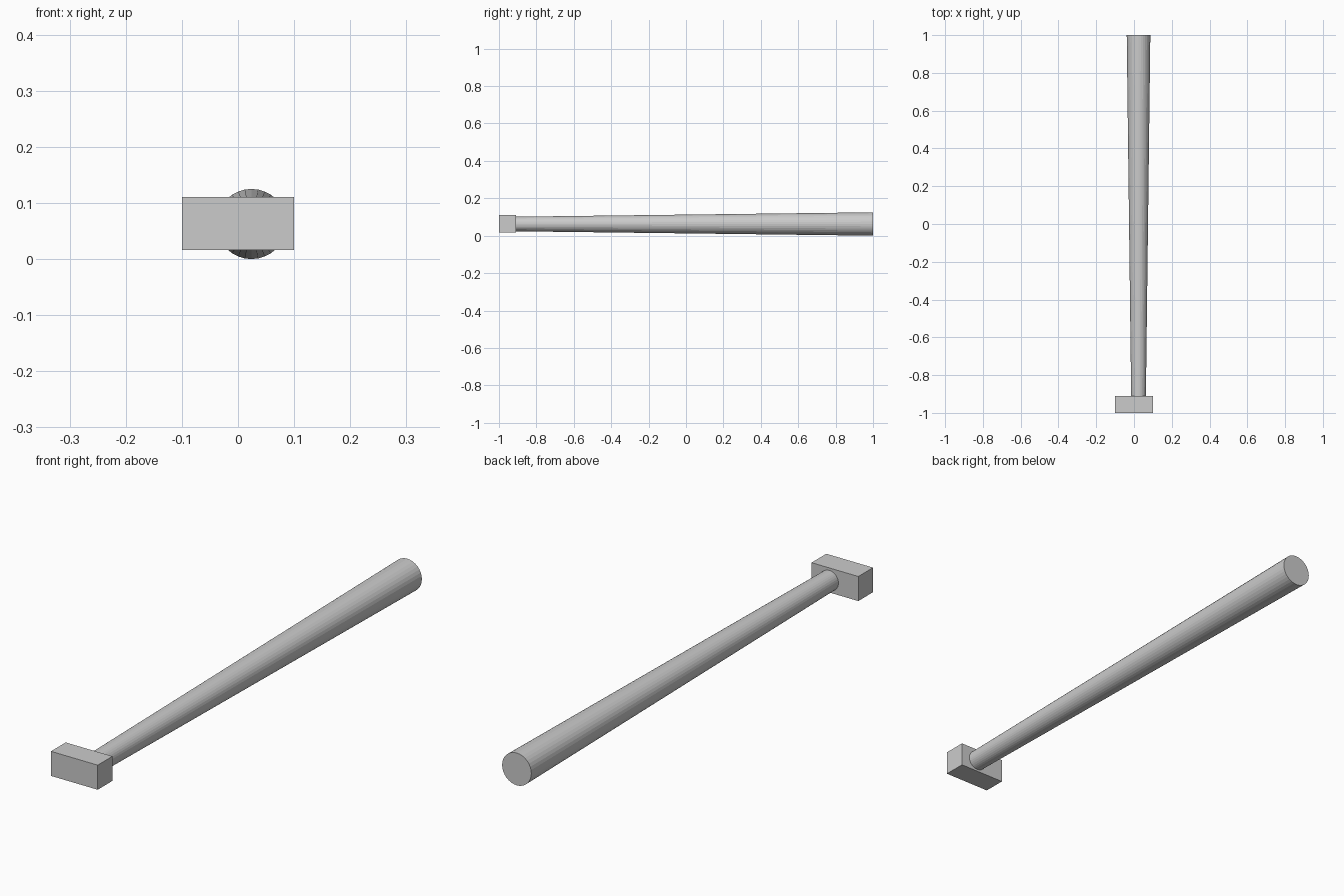
import bpy
from math import radians

cube = bpy.data.objects.get("Cube")
if cube:
    bpy.data.objects.remove(cube, do_unlink=True)

# Single plain grey
grey = bpy.data.materials.new("plain_grey")
grey.use_nodes = True
colour = (0.6, 0.6, 0.6, 1)
grey.diffuse_color = colour
grey.node_tree.nodes["Principled BSDF"].inputs["Base Color"].default_value = colour

FRONT, BLOCK_BACK, END = -1.0, -0.91, 1.0


def finish(name):
    obj = bpy.context.object
    obj.name = name
    obj.data.materials.append(grey)
    return obj


# Rectangular block across the narrow end
bpy.ops.mesh.primitive_cube_add(size=1, location=(0, (FRONT + BLOCK_BACK) / 2, 0.0635))
block = finish("end_block")
block.scale = (0.2, BLOCK_BACK - FRONT, 0.095)

# Tapered round shaft, widening towards the back
bpy.ops.mesh.primitive_cone_add(
    vertices=32, radius1=0.0625, radius2=0.039, depth=END - BLOCK_BACK,
    location=(0.024, (END + BLOCK_BACK) / 2, 0.0625), rotation=(radians(90), 0, 0))
finish("tapered_shaft")
